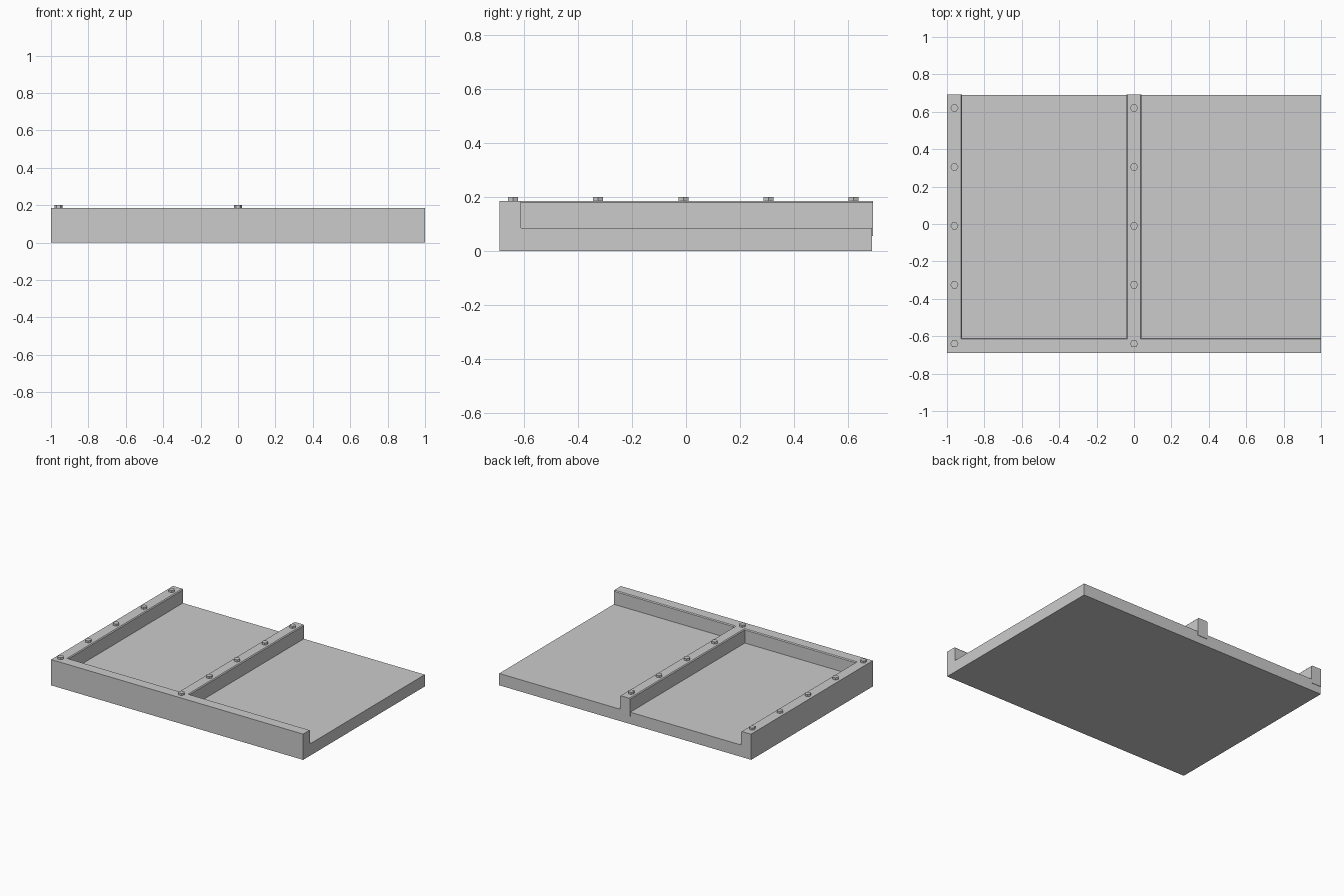
import bpy, bmesh
from mathutils import Vector

if "Cube" in bpy.data.objects:
    bpy.data.objects.remove(bpy.data.objects["Cube"])

TOP, BOTTOM, CH = 0.185, 0.055, 0.006


def finish(name, bm):
    bmesh.ops.recalc_face_normals(bm, faces=bm.faces)
    mesh = bpy.data.meshes.new(name)
    bm.to_mesh(mesh)
    bm.free()
    obj = bpy.data.objects.new(name, mesh)
    bpy.context.collection.objects.link(obj)
    return obj


def extrude_profile(name, points, direction):
    bm = bmesh.new()
    face = bm.faces.new([bm.verts.new(p) for p in points])
    new = bmesh.ops.extrude_face_region(bm, geom=[face])["geom"]
    verts = [g for g in new if isinstance(g, bmesh.types.BMVert)]
    bmesh.ops.translate(bm, verts=verts, vec=Vector(direction))
    return finish(name, bm)


def rail_profile(a, b, bevel_a, bevel_b, bottom):
    """Cross-section across the rail, with chamfers on the chosen top edges."""
    pts = [(a, bottom), (b, bottom)]
    pts += [(b, TOP - CH), (b - CH, TOP)] if bevel_b else [(b, TOP)]
    pts += [(a + CH, TOP), (a, TOP - CH)] if bevel_a else [(a, TOP)]
    return pts


# Flat base slab
extrude_profile("base_slab", [(-1, -0.688, 0), (1, -0.688, 0), (1, 0.689, 0), (-1, 0.689, 0)],
                (0, 0, 0.085))

# Front rail, chamfered on its inner edge
extrude_profile("front_rail",
                [(-1, y, z) for y, z in rail_profile(-0.69, -0.61, False, True, 0.0)],
                (2, 0, 0))

# Left and middle rails, butted against the front rail
y0, y1 = -0.61 - CH, 0.692
for name, a, b, bevel_a in (("left_rail", -1, -0.92, False), ("middle_rail", -0.04, 0.04, True)):
    extrude_profile(name, [(x, y0, z) for x, z in rail_profile(a, b, bevel_a, True, BOTTOM)],
                    (0, y1 - y0, 0))

# Hexagonal bolt heads along both rails
for side, x in (("left", -0.96), ("middle", 0.0)):
    for i in range(5):
        bpy.ops.mesh.primitive_cylinder_add(vertices=6, radius=0.0215, depth=0.025,
                                            location=(x, -0.64 + 0.315 * i, 0.1875),
                                            rotation=(0, 0, 1.5707963))
        bpy.context.object.name = f"{side}_bolt_{i + 1}"
